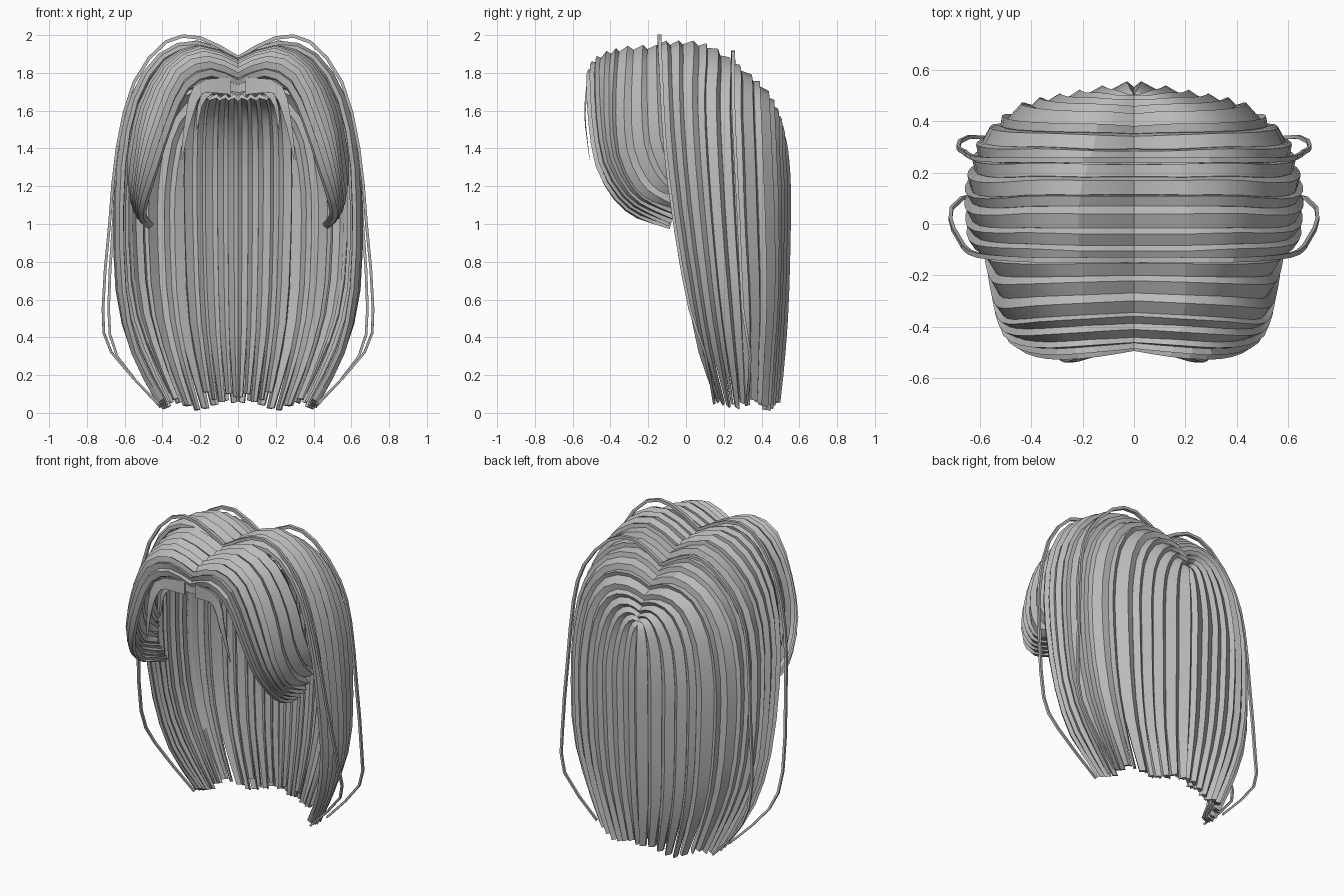
import bpy, bmesh, math, random
from mathutils import Vector

random.seed(7)
if "Cube" in bpy.data.objects:
    bpy.data.objects.remove(bpy.data.objects["Cube"], do_unlink=True)

grey = bpy.data.materials.new("hair grey")
grey.use_nodes = True
grey.diffuse_color = (0.5, 0.5, 0.5, 1)
grey.node_tree.nodes["Principled BSDF"].inputs["Base Color"].default_value = (0.5, 0.5, 0.5, 1)


def spline(items, t):
    """Catmull-Rom blend through a list of vectors, t from 0 to 1."""
    f = min(max(t, 0), 1) * (len(items) - 1)
    i = min(int(f), len(items) - 2)
    f -= i
    b, c = items[i], items[i + 1]
    a = items[i - 1] if i else b * 2 - c
    d = items[i + 2] if i + 2 < len(items) else c * 2 - b
    return (b * 2 + (c - a) * f + (a * 2 - b * 5 + c * 4 - d) * f * f
            + (b * 3 - a - c * 3 + d) * f ** 3) / 2


def sheet(guides):
    """Surface through guide curves; u runs front to back, t root to tip."""
    curves = [[Vector(p) for p in g] for g in guides]

    def point(u, t, lift):
        def at(u, t):
            return spline([spline(c, t) for c in curves], u)
        e = 0.01
        du = at(min(u + e, 1), t) - at(max(u - e, 0), t)
        dt = at(u, min(t + e, 1)) - at(u, max(t - e, 0))
        root = at(u, t)
        p = root + dt.cross(du).normalized() * lift
        p.x = 0 if root.x < 0.001 else max(p.x, 0)
        return p
    return point


def finish(name, bm):
    bmesh.ops.recalc_face_normals(bm, faces=bm.faces)
    mesh = bpy.data.meshes.new(name)
    bm.to_mesh(mesh)
    bm.free()
    mesh.materials.append(grey)
    ob = bpy.data.objects.new(name, mesh)
    bpy.context.collection.objects.link(ob)
    bpy.ops.object.select_all(action='DESELECT')
    bpy.context.view_layer.objects.active = ob
    ob.select_set(True)
    bpy.ops.object.shade_smooth_by_angle(angle=math.radians(22))
    ob.modifiers.new("mirror", 'MIRROR')


def loft(bm, rings):
    rows = [[bm.verts.new(p) for p in r] for r in rings]
    n = len(rows[0])
    for a, b in zip(rows, rows[1:]):
        for k in range(n):
            bm.faces.new((a[k], a[(k + 1) % n], b[(k + 1) % n], b[k]))
    bm.faces.new(rows[0])
    bm.faces.new(rows[-1])


def locks(name, guides, count, steps, thick, ragged):
    """Cover a sheet with broad, stepped locks of uneven width."""
    point = sheet(guides)
    bm = bmesh.new()
    cuts = [0] + [(i + random.uniform(-0.25, 0.25)) / count for i in range(1, count)] + [1]
    for u0, u1 in zip(cuts, cuts[1:]):
        end = 1 - random.uniform(0, ragged)
        ridge = random.uniform(0.6, 0.75)
        # cross-section: broad outer face, narrow step, thin underside
        section = [(0, -0.012), (ridge, 0.01), (1.05, -0.018),
                   (1, -0.018 - thick), (ridge, -thick), (0, -0.012 - thick)]
        rings = []
        for s in range(steps + 1):
            t = end * s / steps
            taper = 1 - 0.3 * max(0, (t - 0.85) / 0.15)
            rings.append([point(min(max(u1 - (u1 - u0) * (1 - w) * taper, 0), 1), t, lift)
                          for w, lift in section])
        loft(bm, rings)
    finish(name, bm)


def wisp(name, path, deep, wide, steps, taper):
    """A thin loose strand swept along a path; wide is its size along y."""
    pts = [Vector(p) for p in path]
    bm = bmesh.new()
    rings = []
    for s in range(steps + 1):
        t = s / steps
        c = spline(pts, t)
        d = (spline(pts, min(t + 0.02, 1)) - spline(pts, max(t - 0.02, 0))).normalized()
        side = d.cross(Vector((0, 1, 0))).normalized()
        across = d.cross(side)
        k = 1 - taper * t
        rings.append([c + side * deep * k * a + across * wide * k * b
                      for a, b in ((1, 1), (1, -1), (-1, -1), (-1, 1))])
    loft(bm, rings)
    finish(name, bm)


# Guide curves, from the parting outwards and down to the tips
temple = [(0, -.15, 1.87), (.2, -.15, 1.96), (.39, -.14, 1.92), (.54, -.13, 1.72),
          (.62, -.11, 1.4), (.64, -.06, 1), (.62, .01, .6), (.55, .07, .3), (.42, .15, .06)]
crown = [(0, .1, 1.86), (.2, .1, 1.95), (.4, .1, 1.87), (.55, .09, 1.68),
         (.63, .1, 1.4), (.65, .13, 1), (.63, .17, .6), (.54, .21, .3), (.4, .25, .02)]
rear = [(0, .3, 1.75), (.15, .3, 1.82), (.35, .31, 1.77), (.5, .31, 1.6),
        (.58, .32, 1.35), (.6, .33, 1), (.57, .35, .6), (.48, .35, .3), (.36, .34, .01)]
nape_outer = [(0, .42, 1.66), (.12, .43, 1.7), (.27, .43, 1.66), (.38, .44, 1.5),
              (.43, .45, 1.25), (.44, .46, 1), (.42, .46, .6), (.36, .44, .3), (.27, .42, .01)]
nape_inner = [(0, .49, 1.55), (.06, .49, 1.57), (.13, .5, 1.53), (.19, .5, 1.4),
              (.22, .51, 1.2), (.22, .51, 1), (.21, .5, .6), (.18, .48, .3), (.13, .46, .01)]
nape_middle = [(0, .49, 1.5), (0, .5, 1.48), (0, .52, 1.45), (0, .54, 1.35),
               (0, .55, 1.2), (0, .55, 1), (0, .54, .6), (0, .52, .3), (0, .49, .04)]

locks("side_hair", [temple, crown, rear], 7, 15, 0.022, 0.025)
locks("back_hair", [rear, nape_outer, nape_inner, nape_middle], 8, 15, 0.022, 0.03)

# Inner strands that hang straight down behind the head
lining = [[(x, .18, 1.68), (x * 1.1, .32, 1.6), (x * 1.2, .42 + dy, 1.4), (x * 1.2, .45 + dy, 1),
           (x * 1.1, .44 + dy, .5), (x * .8, .43 + dy, .05)]
          for x, dy in ((.24, -.04), (.12, 0), (0, .02))]
locks("inner_back_hair", lining, 5, 12, 0.015, 0.03)

# Swept fringe, front to back
fringe = [
    [(0, -.49, 1.74), (.14, -.52, 1.79), (.27, -.53, 1.72), (.36, -.52, 1.53),
     (.44, -.48, 1.29), (.5, -.38, 1.12), (.51, -.25, 1.02), (.45, -.07, .97)],
    [(0, -.46, 1.82), (.16, -.47, 1.88), (.32, -.48, 1.81), (.43, -.47, 1.56),
     (.5, -.43, 1.32), (.53, -.32, 1.14), (.53, -.2, 1.06), (.5, -.07, 1)],
    [(0, -.32, 1.86), (.2, -.33, 1.93), (.38, -.34, 1.82), (.49, -.35, 1.59),
     (.53, -.33, 1.37), (.55, -.25, 1.2), (.56, -.16, 1.13), (.55, -.06, 1.08)],
    [(0, -.13, 1.87), (.2, -.13, 1.94), (.39, -.13, 1.86), (.52, -.12, 1.64),
     (.56, -.11, 1.48), (.58, -.09, 1.38), (.58, -.07, 1.3), (.58, -.03, 1.22)],
]
locks("fringe", fringe, 8, 14, 0.018, 0.02)

# Short inner fringe strands
wisp("inner_fringe_outer", [(.04, -.49, 1.73), (.2, -.52, 1.72), (.26, -.535, 1.57), (.3, -.51, 1.34)],
     0.045, 0.008, 8, 0.9)
wisp("inner_fringe_inner", [(0, -.47, 1.73), (.1, -.49, 1.73), (.19, -.5, 1.66), (.22, -.49, 1.5)],
     0.035, 0.008, 8, 0.9)

# Loose strands standing off the sides
wisp("front_loose_strand", [(0, -.14, 1.88), (.2, -.14, 1.985), (.38, -.14, 1.965), (.55, -.13, 1.75),
                            (.64, -.11, 1.4), (.68, -.06, 1), (.715, .02, .55),
                            (.67, .1, .32), (.42, .15, .05)], 0.01, 0.011, 16, 0.4)
wisp("rear_loose_strand", [(0, .25, 1.8), (.2, .25, 1.91), (.38, .25, 1.86), (.56, .25, 1.65),
                           (.63, .26, 1.4), (.66, .28, 1), (.685, .3, .55),
                           (.64, .34, .3), (.42, .32, .04)], 0.01, 0.011, 16, 0.4)
